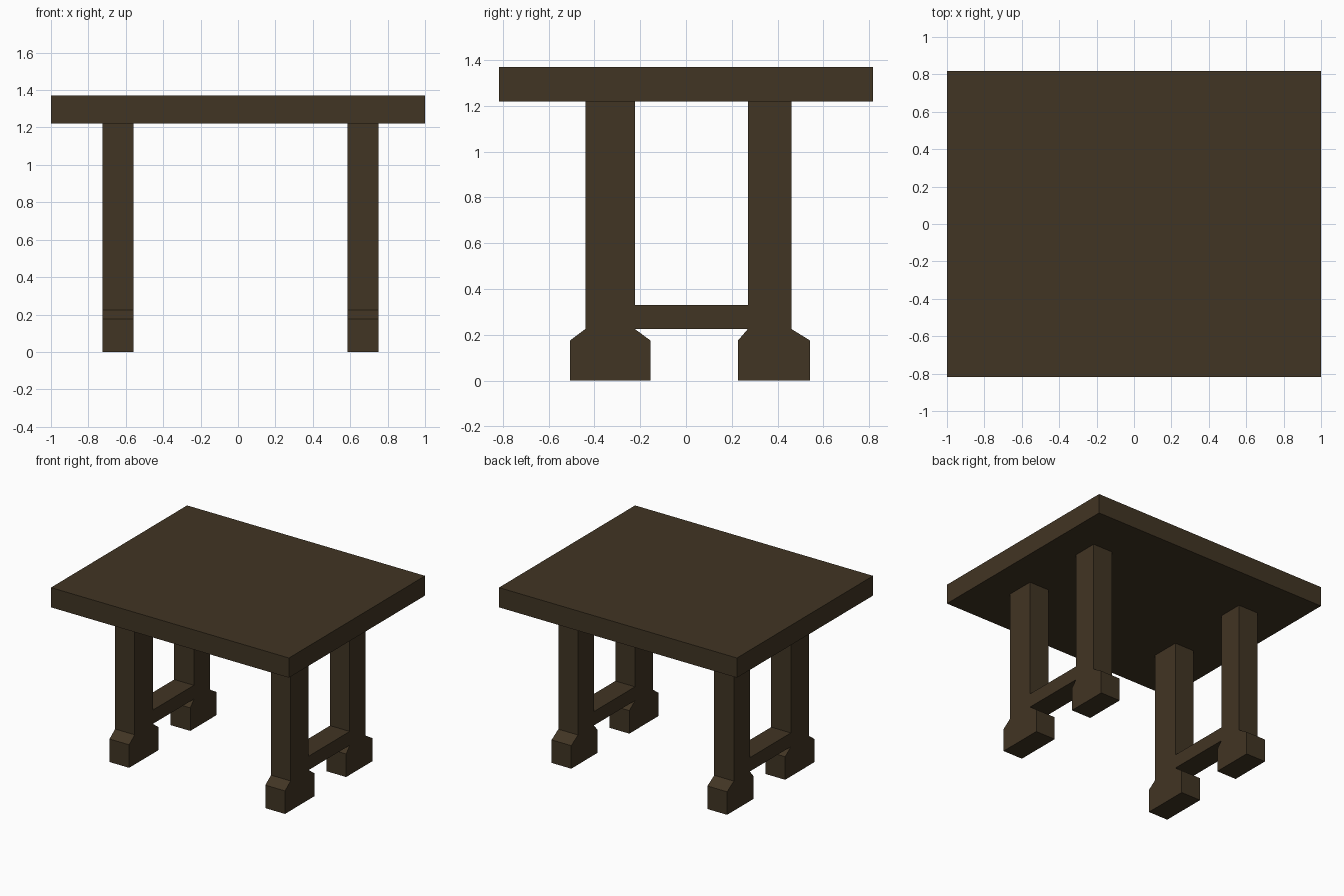
import bpy, bmesh

if "Cube" in bpy.data.objects:
    bpy.data.objects.remove(bpy.data.objects["Cube"])

wood = bpy.data.materials.new("dark_brown_wood")
wood.diffuse_color = (0.053, 0.035, 0.017, 1.0)
wood.use_nodes = True
wood.node_tree.nodes["Principled BSDF"].inputs["Base Color"].default_value = wood.diffuse_color


def finish(name, bm):
    bmesh.ops.recalc_face_normals(bm, faces=bm.faces)
    mesh = bpy.data.meshes.new(name)
    bm.to_mesh(mesh)
    bm.free()
    mesh.materials.append(wood)
    bpy.context.collection.objects.link(bpy.data.objects.new(name, mesh))


def extrude_profile(name, points, x0, x1):
    """Extrude a (y, z) outline along x from x0 to x1."""
    bm = bmesh.new()
    face = bm.faces.new([bm.verts.new((x0, y, z)) for y, z in points])
    new = bmesh.ops.extrude_face_region(bm, geom=[face])["geom"]
    verts = [v for v in new if isinstance(v, bmesh.types.BMVert)]
    bmesh.ops.translate(bm, verts=verts, vec=(x1 - x0, 0, 0))
    finish(name, bm)


# Table top slab
TOP, UNDER, HALF_Y = 1.37, 1.22, 0.817
extrude_profile("table_top", [(-HALF_Y, UNDER), (HALF_Y, UNDER),
                              (HALF_Y, TOP), (-HALF_Y, TOP)], -1.0, 1.0)

# Trestle outline: two legs with sloped feet, joined by a low stretcher
FOOT, SHOULDER, RAIL = 0.175, 0.225, 0.33
trestle = [
    (-0.507, 0), (-0.155, 0), (-0.155, FOOT), (-0.223, SHOULDER),
    (0.270, SHOULDER), (0.227, FOOT), (0.227, 0), (0.542, 0),
    (0.542, FOOT), (0.461, SHOULDER), (0.461, UNDER), (0.270, UNDER),
    (0.270, RAIL), (-0.223, RAIL), (-0.223, UNDER), (-0.440, UNDER),
    (-0.440, SHOULDER), (-0.507, FOOT),
]
for name, x0, x1 in (("left_trestle", -0.725, -0.56),
                     ("right_trestle", 0.585, 0.75)):
    extrude_profile(name, trestle, x0, x1)
